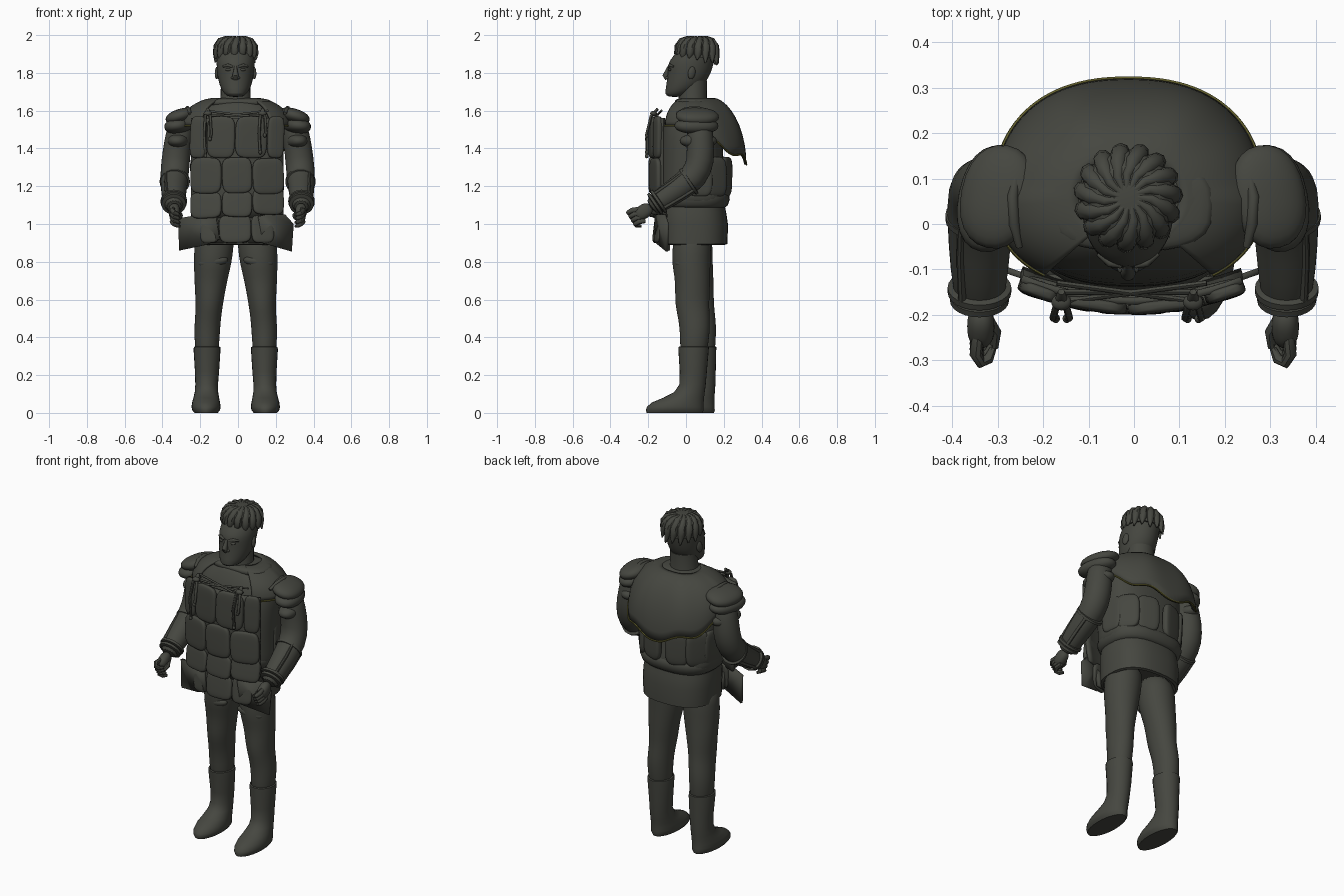
import bpy, bmesh, random
from math import sin, cos, pi, radians, copysign
from mathutils import Vector, Matrix, Euler

cube = bpy.data.objects.get("Cube")
if cube:
    bpy.data.objects.remove(cube, do_unlink=True)
random.seed(4)


def material(name, colour):
    m = bpy.data.materials.new(name)
    m.use_nodes = True
    m.diffuse_color = (*colour, 1)
    m.node_tree.nodes["Principled BSDF"].inputs["Base Color"].default_value = (*colour, 1)
    return m


GREY = material("dark_grey", (.06, .062, .051))
OLIVE = material("olive_trim", (.12, .112, .025))
made = []


def finish(name, bm, mat=GREY, subdivide=0, thickness=0):
    bmesh.ops.recalc_face_normals(bm, faces=bm.faces)
    mesh = bpy.data.meshes.new(name)
    bm.to_mesh(mesh)
    bm.free()
    mesh.materials.append(mat)
    ob = bpy.data.objects.new(name, mesh)
    bpy.context.collection.objects.link(ob)
    if thickness:
        ob.modifiers.new("Solidify", 'SOLIDIFY').thickness = thickness
    if subdivide:
        sub = ob.modifiers.new("Subdivision", 'SUBSURF')
        sub.levels = sub.render_levels = subdivide
    made.append(ob)
    return ob


def skin(name, rings, closed=True, **options):
    """Bridge rows of points; closed rows become a capped solid."""
    bm = bmesh.new()
    rows = [[bm.verts.new(p) for p in ring] for ring in rings]
    n = len(rows[0])
    for a, b in zip(rows, rows[1:]):
        for i in range(n if closed else n - 1):
            j = (i + 1) % n
            bm.faces.new((a[i], a[j], b[j], b[i]))
    if closed:
        bm.faces.new(rows[0])
        bm.faces.new(rows[-1])
    return finish(name, bm, **options)


def bent(value, power):
    return copysign(abs(value) ** power, value)


def loft(name, sections, n=24, power=1, **options):
    """Stack ellipses given as centre x, centre y, z, radius x, radius y."""
    angles = [2 * pi * i / n for i in range(n)]
    return skin(name, [[(cx + rx * bent(cos(a), power), cy + ry * bent(sin(a), power), z)
                        for a in angles] for cx, cy, z, rx, ry in sections], **options)


def limb(name, path, radii, n=10, **options):
    """Round tube along a path with one radius for each point."""
    path = [Vector(p) for p in path]
    if not isinstance(radii, (list, tuple)):
        radii = [radii] * len(path)
    rings, last, turn = [], None, None
    for i, p in enumerate(path):
        t = (path[min(i + 1, len(path) - 1)] - path[max(i - 1, 0)]).normalized()
        turn = last.rotation_difference(t) @ turn if last else t.to_track_quat('Z', 'Y')
        last = t
        rings.append([p + turn @ Vector((cos(2 * pi * k / n), sin(2 * pi * k / n), 0)) * radii[i]
                      for k in range(n)])
    return skin(name, rings, **options)


def ball(name, loc, size, rot=(0, 0, 0), power=1, **options):
    """Ellipsoid; a power below one makes it a soft box."""
    bm = bmesh.new()
    bmesh.ops.create_uvsphere(bm, u_segments=24, v_segments=14, radius=1)
    for v in bm.verts:
        v.co = Vector([bent(c, power) * s for c, s in zip(v.co, size)])
    bm.transform(Matrix.Translation(loc) @ Euler(rot).to_matrix().to_4x4())
    return finish(name, bm, **options)


# Head, neck and face
HX = -.013
loft("head", [(HX, cy, z, rx, ry) for cy, z, rx, ry in (
    (-.06, 1.672, .035, .035), (-.047, 1.688, .06, .066), (-.015, 1.72, .08, .092),
    (.005, 1.76, .092, .107), (.018, 1.8, .098, .115), (.025, 1.85, .102, .122),
    (.04, 1.88, .1, .115), (.055, 1.92, .095, .1), (.06, 1.96, .06, .06))], subdivide=1)
loft("neck", [(HX, .035, 1.58, .1, .09), (HX, .035, 1.66, .08, .075), (HX, .04, 1.76, .077, .072)])
limb("nose", [(HX, -.09, 1.835), (HX, -.1, 1.81), (HX, -.108, 1.787), (HX, -.098, 1.768)],
     [.007, .011, .017, .014])
for z, w in ((1.737, .027), (1.727, .023)):
    ball("lip", (HX, -.09, z), (w, .013, .007))
for s, side in ((1, "left"), (-1, "right")):
    ball(side + "_ear", (HX + s * .098, .03, 1.8), (.011, .02, .034), (-.2, 0, s * .3))
    ball(side + "_eye", (HX + s * .036, -.083, 1.817), (.018, .01, .008))
    ball(side + "_nostril", (HX + s * .014, -.097, 1.774), (.01, .012, .008))
    limb(side + "_brow", [(HX + s * .015, -.092, 1.833), (HX + s * .04, -.086, 1.84),
                          (HX + s * .066, -.066, 1.834)], [.006, .009, .005])

# Hair swept outward from the crown
loft("hair_cap", [(HX, .058, z, r, r) for z, r in (
    (1.88, .104), (1.93, .106), (1.965, .097), (1.987, .07), (1.993, .02))])
LOCKS = 15
for k in range(LOCKS):
    a = 2 * pi * k / LOCKS
    tip = 1.87 - .02 * sin(a) - .01 * (k % 2)
    path = [(HX + r * cos(a + 6 * (.11 - r)), .058 + r * sin(a + 6 * (.11 - r)), z)
            for r, z in ((.018, 1.988), (.05, 1.985), (.08, 1.97), (.097, 1.94),
                         (.102, 1.9), (.109 + .003 * sin(a), tip))]
    limb("hair_lock", path, [.005, .011, .018, .022, .02, .004], n=8)

# Torso and skirt
loft("torso", [(-.005, cy, z, rx, ry) for cy, z, rx, ry in (
    (.04, 1.08, .22, .175), (.045, 1.13, .24, .185), (.04, 1.17, .24, .18), (.03, 1.3, .24, .17),
    (.03, 1.45, .25, .165), (.035, 1.56, .24, .15), (.04, 1.63, .17, .11), (.04, 1.665, .1, .09))],
    power=.8, subdivide=1)
loft("skirt", [(-.005, cy, z, rx, ry) for cy, z, rx, ry in (
    (.04, .99, .12, .1), (.04, .89, .2, .165), (.04, .895, .213, .18), (.04, 1.0, .217, .182),
    (.035, 1.06, .215, .178), (.035, 1.12, .205, .165))], n=32, power=.8)
loft("waist_fold", [(-.005, .04, z, .212 + r, .17 + r) for z, r in (
    (1.085, -.005), (1.1, .012), (1.13, .022), (1.155, .018), (1.175, 0))], n=32, power=.8)


# Quilted front panel with uneven pads
def front_y(x, z):
    return -.183 + .8 * x * x + max(0, 1.17 - z) * .14


xs = [-.25 + .49 * i / 14 for i in range(15)]
zs = [.9 + .66 * i / 10 for i in range(11)]
skin("front_panel", [[(x, front_y(x, z) + .006, z) for x in xs if z > 1.06 or abs(x) < .2] for z in zs[:3]],
     closed=False, thickness=.016)
skin("chest_panel", [[(x, front_y(x, z) + .006, z) for x in xs] for z in zs[2:]],
     closed=False, thickness=.016)
WIDE = (-.255, -.085, .075, .245)
for low, high, edges in ((.9, 1.05, (-.2, -.1, .07, .19)), (1.04, 1.18, WIDE),
                         (1.17, 1.36, WIDE), (1.35, 1.57, (-.255, -.165, -.015, .155, .245))):
    for a, b in zip(edges, edges[1:]):
        lift = random.uniform(-.015, .015) if 1 < low < 1.3 else 0
        x, z = (a + b) / 2, (low + high) / 2 + lift
        ball("front_pad", (x, front_y(x, z), z), ((b - a) / 2, .016, (high - low) / 2),
             (-.12 if z < 1.17 else 0, random.uniform(-.05, .05), 1.6 * x), power=.48)

# Pads round the back of the waist
for angle in (8, 38, 72, 108, 142, 172):
    a = radians(angle)
    ball("back_pad", (-.005 + .222 * bent(cos(a), .85), .04 + .178 * bent(sin(a), .85), 1.25),
         (.022, .067, .105), (0, random.uniform(-.06, .06), a), power=.55)

# Hip flaps
for name, outline in (
        ("right_hip_flap", ((-.317, 1.03), (-.2, 1.05), (-.12, 1.05), (-.1, .92), (-.17, .89), (-.312, .86))),
        ("left_hip_flap", ((.11, 1.04), (.15, 1.05), (.25, 1.05), (.295, 1.0), (.285, .855), (.13, .9)))):
    skin(name, [[(x, -.172 + .35 * (abs(x) - .1), z) for x, z in half]
                for half in (outline[:3], outline[:2:-1])], closed=False, thickness=.014)

# Mantle over the shoulders, open at the front
STEPS, ROWS = 80, 10


def mantle_point(a, t):
    c, s = bent(cos(a), .85), bent(sin(a), .88)
    hem = 1.52 - .185 * max(0, s) ** .8 + .02 * sin(7 * a) * max(0, s)
    out = sin(t * pi / 2) ** 1.15
    reach = .26 if s > 0 else .205
    return Vector((-.012 + c * (.11 + .185 * out), .06 + s * (.085 + (reach - .085) * out),
                   hem + (1.668 - hem) * cos(t * pi / 2)))


sweep = [radians(-55 + 290 * i / STEPS) for i in range(STEPS + 1)]
skin("mantle", [[mantle_point(a, j / ROWS) for a in sweep] for j in range(ROWS + 1)],
     closed=False, thickness=.012)
limb("mantle_trim", [mantle_point(a, 1) for a in sweep], .005, n=6, mat=OLIVE)
ball("collar", (-.005, .04, 1.643), (.18, .1, .026), power=.7)

# Chest lacing and hanging cords
for start, end in (((-.17, -.13, 1.6), (.13, -.17, 1.56)), ((.16, -.13, 1.6), (-.15, -.17, 1.56)),
                   ((-.16, -.15, 1.575), (.14, -.15, 1.575)), ((-.15, -.17, 1.55), (.13, -.17, 1.55))):
    limb("chest_lace", [start, end], .006, n=8)
for x, drop in ((-.16, 1.36), (.13, 1.38)):
    for side, foot in ((-1, drop), (1, drop + .09)):
        shift = side * .012
        limb("hanging_cord", [(x, -.15, 1.61), (x + shift, -.185, 1.57), (x + shift * 1.5, -.207, 1.48),
                              (x + shift, -.205, foot)], .008, n=8)
        ball("cord_bead", (x + shift, -.208, foot), (.009, .01, .012))
    ball("cord_knot", (x, -.172, 1.585), (.022, .018, .014))

for s, side in ((1, "left"), (-1, "right")):
    def at(x, y, z):
        return (s * x - .002, y, z)

    # Layered shoulder guards
    for loc, size, tilt in (((.298, .06, 1.57), (.083, .115, .04), .3),
                            ((.312, .055, 1.52), (.073, .118, .042), .12),
                            ((.31, .065, 1.44), (.056, .1, .038), 0)):
        ball(side + "_shoulder_guard", at(*loc), size, (0, s * tilt, s * .2), power=.9)
    limb(side + "_shoulder_edge", [at(.25, -.05, 1.585), at(.262, .0, 1.607), at(.265, .06, 1.612),
                                   at(.255, .12, 1.6)], [.008, .013, .013, .008])

    # Sleeve, bands and forearm braces
    limb(side + "_arm", [at(.295, .07, 1.56), at(.315, .075, 1.44), at(.328, .08, 1.34),
                         at(.335, .05, 1.25), at(.338, -.05, 1.18), at(.338, -.15, 1.115),
                         at(.336, -.19, 1.085)], [.07, .074, .077, .077, .07, .06, .045],
         n=16, subdivide=1)
    along = Vector((0, -.82, -.56))
    for loc, r in (((.338, -.145, 1.12), .066), ((.338, -.163, 1.108), .061), ((.333, .015, 1.225), .076)):
        mid = Vector(at(*loc))
        limb(side + "_arm_band", [mid + along * d for d in (-.011, -.007, .007, .011)],
             [r - .012, r + .004, r + .004, r - .012], n=24)
    for a in (-.8, .9):
        spoke = Vector((s * cos(a), sin(a) * -.56, sin(a) * .82))
        limb(side + "_forearm_brace", [Vector(at(.333, .02, 1.228)) + spoke * .072,
                                       Vector(at(.338, -.05, 1.18)) + spoke * .067,
                                       Vector(at(.338, -.145, 1.12)) + spoke * .061], .009, n=8)

    # Half-closed hand
    ball(side + "_palm", at(.335, -.225, 1.065), (.03, .05, .038), (.6, 0, 0), power=.85)
    for k in range(4):
        y, z = -.262 + .012 * k, 1.078 - .02 * k
        limb(side + "_finger", [at(.342, y + .01, z), at(.346, y - .025, z - .006),
                                at(.335, y - .043, z - .018), at(.318, y - .035, z - .026),
                                at(.308, y - .012, z - .03)], [.013, .014, .013, .012, .008], n=8)
    limb(side + "_thumb", [at(.32, -.215, 1.06), at(.303, -.24, 1.045), at(.305, -.272, 1.03)],
         [.016, .014, .009], n=8)

    # Legs, the left one a little further forward
    def section(x, y, z, rx, ry):
        return (s * x - .012, y - s * .03 * (1 - z), z, rx, ry)

    loft(side + "_leg", [section(*row) for row in (
        (.11, .035, .98, .1, .1), (.115, .035, .88, .106, .102), (.122, .033, .79, .1, .103),
        (.13, .043, .72, .09, .094), (.136, .045, .64, .08, .092), (.14, .045, .57, .072, .09),
        (.147, .058, .5, .069, .084), (.152, .064, .43, .069, .08), (.152, .062, .36, .064, .074),
        (.152, .062, .3, .06, .07))], subdivide=1)
    ball(side + "_thigh_fold", section(.12, -.03, .8, 0, 0)[:3], (.08, .035, .03), (0, s * .15, s * .1))
    loft(side + "_boot", [section(*row) for row in (
        (.152, .06, .33, .06, .07), (.152, .06, .352, .062, .074), (.152, .06, .349, .07, .081),
        (.152, .06, .33, .071, .08), (.152, .062, .22, .064, .072), (.154, .06, .15, .06, .07),
        (.155, .045, .11, .062, .081), (.156, .015, .08, .068, .108), (.157, -.015, .055, .074, .137),
        (.157, -.028, .032, .077, .15), (.157, -.03, .015, .074, .153), (.157, -.03, 0, .062, .148))])

# Smooth shading with crisp edges
bpy.ops.object.select_all(action='DESELECT')
for ob in made:
    ob.select_set(True)
bpy.context.view_layer.objects.active = made[0]
bpy.ops.object.shade_smooth_by_angle(angle=radians(45))
